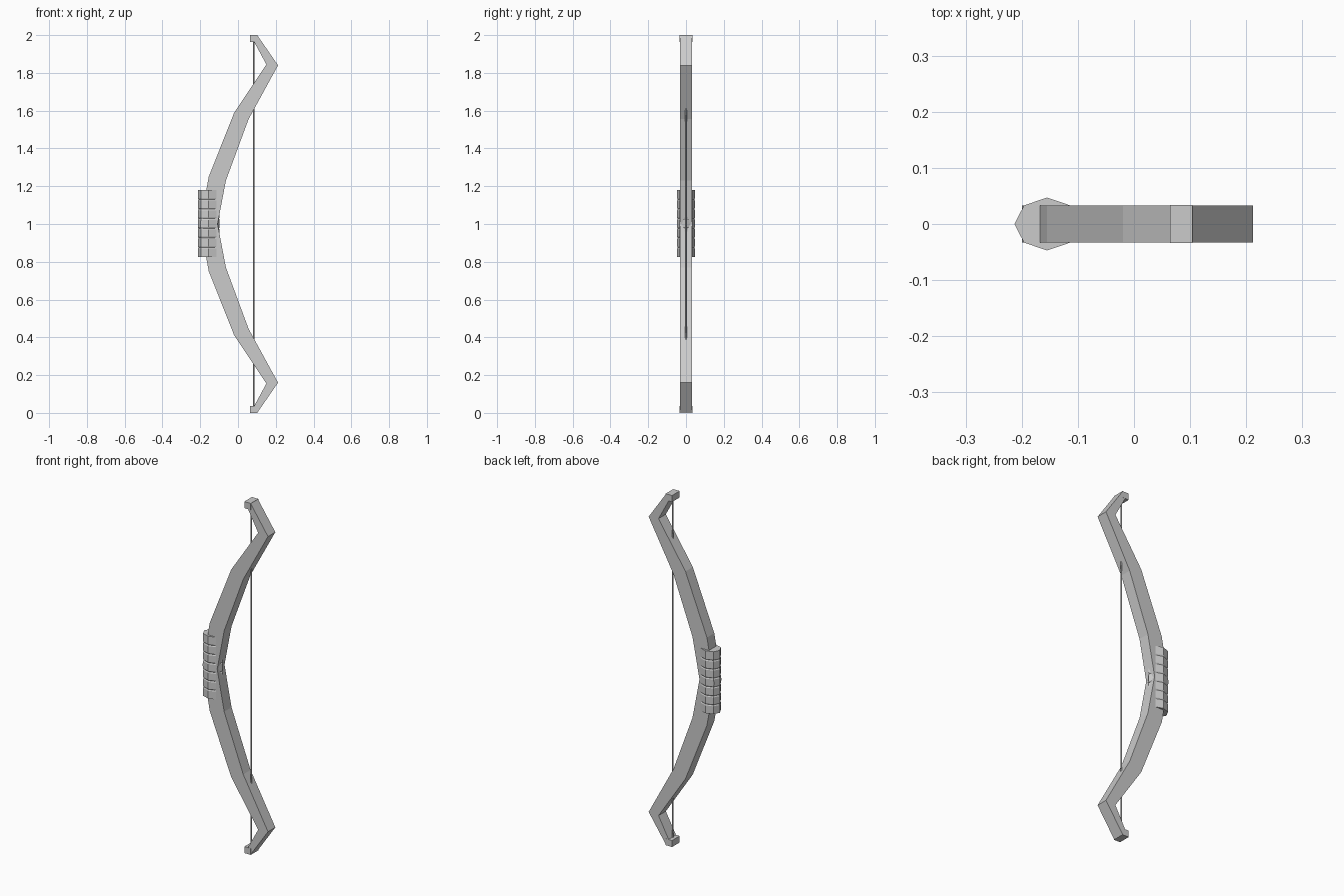
import bpy, bmesh, math

if "Cube" in bpy.data.objects:
    bpy.data.objects.remove(bpy.data.objects["Cube"])


def make_object(name, bm):
    bmesh.ops.recalc_face_normals(bm, faces=bm.faces)
    me = bpy.data.meshes.new(name)
    bm.to_mesh(me)
    bm.free()
    ob = bpy.data.objects.new(name, me)
    bpy.context.collection.objects.link(ob)
    return ob


def loft(name, rings):
    """Skin a list of vertex rings and cap both ends."""
    bm = bmesh.new()
    rows = [[bm.verts.new(p) for p in ring] for ring in rings]
    n = len(rows[0])
    for a, b in zip(rows, rows[1:]):
        for i in range(n):
            j = (i + 1) % n
            bm.faces.new((a[i], a[j], b[j], b[i]))
    bm.faces.new(rows[0])
    bm.faces.new(rows[-1])
    return make_object(name, bm)


# Bow stave: back and belly points (x, z) of the upper half, mirrored below
HALF = 0.033
upper = [((-0.20, 1.0), (-0.108, 1.0)),
         ((-0.155, 1.25), (-0.064, 1.23)),
         ((-0.02, 1.59), (0.056, 1.555)),
         ((0.15, 1.845), (0.212, 1.84)),
         ((0.085, 1.965), (0.103, 1.998))]
lower = [tuple((x, 2 - z) for x, z in pair) for pair in reversed(upper[1:])]
loft("bow_stave", [[(a[0], -HALF, a[1]), (b[0], -HALF, b[1]),
                    (b[0], HALF, b[1]), (a[0], HALF, a[1])]
                   for a, b in lower + upper])

# Square nocks at both tips
for name, z0 in (("lower_nock", 0.0), ("upper_nock", 1.963)):
    loft(name, [[(0.064, -0.034, z), (0.104, -0.034, z),
                 (0.104, 0.034, z), (0.064, 0.034, z)] for z in (z0, z0 + 0.037)])


def ellipse(cx, rx, ry, z, sides):
    return [(cx + rx * math.cos(2 * math.pi * i / sides),
             ry * math.sin(2 * math.pi * i / sides), z) for i in range(sides)]


# Wrapped eight-sided grip with shallow grooves between the bands
BANDS, Z0, Z1 = 7, 0.825, 1.18
step = (Z1 - Z0) / BANDS
rings = []
for k in range(BANDS):
    for f, s in ((0.0, 0.93), (0.12, 1.0), (0.88, 1.0), (1.0, 0.93)):
        if k and f == 0.0:
            continue
        if (k == 0 and f == 0.0) or (k == BANDS - 1 and f == 1.0):
            s = 1.0
        rings.append(ellipse(-0.155, 0.058 * s, 0.047 * s, Z0 + (k + f) * step, 8))
loft("grip_wrap", rings)

# Bowstring
loft("bowstring", [ellipse(0.083, 0.004, 0.004, z, 8) for z in (0.02, 1.98)])
